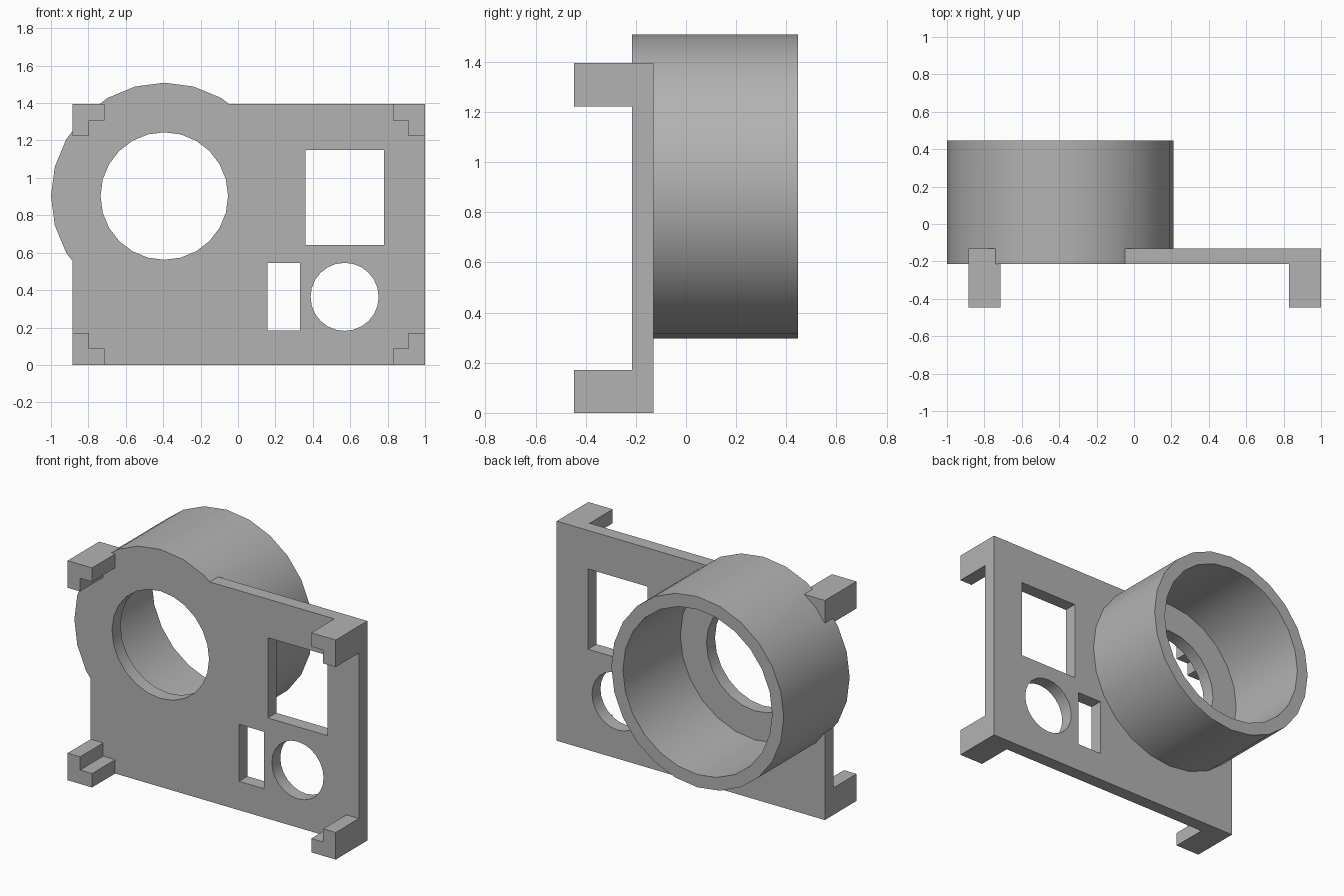
import bpy
import bmesh
import math

if "Cube" in bpy.data.objects:
    bpy.data.objects.remove(bpy.data.objects["Cube"], do_unlink=True)

LEFT, RIGHT, TOP = -0.885, 1.0, 1.395      # panel outline
FRONT, BACK = -0.215, -0.13                # panel thickness
CLIP_FRONT, BARREL_BACK = -0.447, 0.447
BARREL_X, BARREL_Z = -0.394, 0.903

grey = bpy.data.materials.new("plain_grey")
grey.use_nodes = True
grey.diffuse_color = (0.45, 0.45, 0.45, 1)
grey.node_tree.nodes["Principled BSDF"].inputs["Base Color"].default_value = (0.45, 0.45, 0.45, 1)


def prism(name, outline, y0, y1):
    """Extrude an (x, z) outline from y0 to y1."""
    bm = bmesh.new()
    face = bm.faces.new([bm.verts.new((x, y0, z)) for x, z in outline])
    new = bmesh.ops.extrude_face_region(bm, geom=[face])["geom"]
    moved = [v for v in new if isinstance(v, bmesh.types.BMVert)]
    bmesh.ops.translate(bm, verts=moved, vec=(0, y1 - y0, 0))
    bmesh.ops.recalc_face_normals(bm, faces=bm.faces)
    mesh = bpy.data.meshes.new(name)
    bm.to_mesh(mesh)
    bm.free()
    mesh.materials.append(grey)
    obj = bpy.data.objects.new(name, mesh)
    bpy.context.collection.objects.link(obj)
    return obj


def rect(x0, x1, z0, z1):
    return [(x0, z0), (x1, z0), (x1, z1), (x0, z1)]


def circle(x, z, r, n=24):
    turn = 2 * math.pi / n
    return [(x + r * math.cos(i * turn), z + r * math.sin(i * turn)) for i in range(n)]


def combine(target, tool, operation):
    """Apply a boolean and discard the tool."""
    tool.hide_render = True
    mod = target.modifiers.new(operation.lower(), "BOOLEAN")
    mod.operation, mod.object, mod.solver = operation, tool, "EXACT"
    bpy.context.view_layer.objects.active = target
    bpy.ops.object.modifier_apply(modifier=mod.name)
    bpy.data.objects.remove(tool, do_unlink=True)


# Panel joined with the round barrel
panel = prism("panel_with_barrel", rect(LEFT, RIGHT, 0, TOP), FRONT, BACK)
barrel = prism("barrel", circle(BARREL_X, BARREL_Z, 0.606), FRONT, BARREL_BACK)
combine(panel, barrel, "UNION")

# Barrel bore, stopping at the panel's back
bore = prism("bore", circle(BARREL_X, BARREL_Z, 0.525), BACK, BARREL_BACK + 0.1)
combine(panel, bore, "DIFFERENCE")

# Openings through the panel
openings = {
    "barrel_hole": circle(BARREL_X, BARREL_Z, 0.341),
    "square_window": rect(0.36, 0.78, 0.64, 1.15),
    "narrow_slot": rect(0.157, 0.332, 0.183, 0.545),
    "round_hole": circle(0.57, 0.364, 0.182),
}
for name, outline in openings.items():
    combine(panel, prism(name, outline, FRONT - 0.1, BACK + 0.1), "DIFFERENCE")

bpy.ops.object.select_all(action="DESELECT")
panel.select_set(True)
bpy.context.view_layer.objects.active = panel
bpy.ops.object.shade_smooth_by_angle(angle=math.radians(30))

# L-shaped clips at the four corners
ARM, THICK = 0.172, 0.088
ell = [(0, 0), (ARM, 0), (ARM, THICK), (THICK, THICK), (THICK, ARM), (0, ARM)]
for side, x, sx in (("right", LEFT, 1), ("left", RIGHT, -1)):
    for level, z, sz in (("lower", 0, 1), ("upper", TOP, -1)):
        outline = [(x + sx * u, z + sz * v) for u, v in ell]
        prism(f"{level}_{side}_corner_clip", outline, CLIP_FRONT, FRONT)
